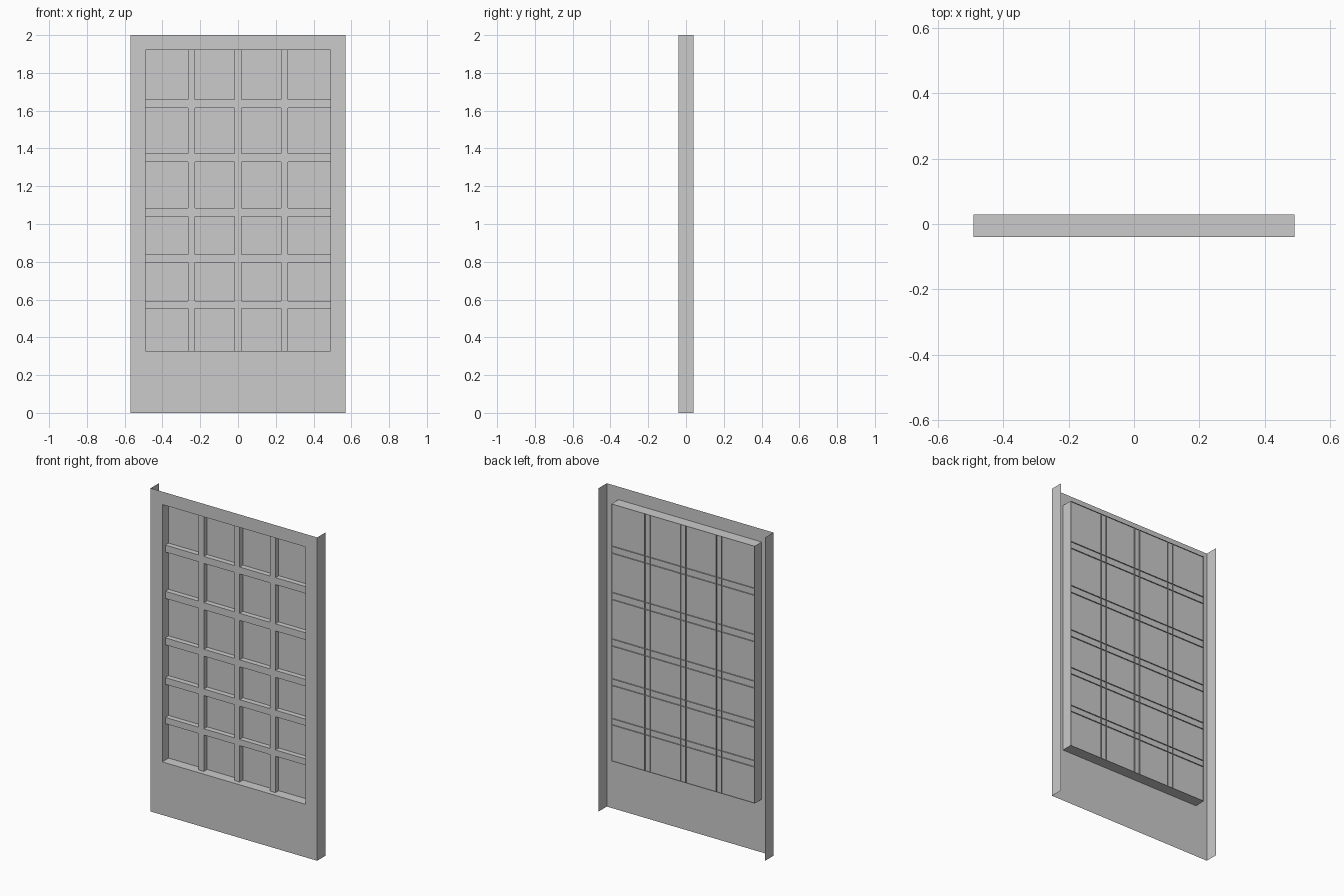
import bpy

if "Cube" in bpy.data.objects:
    bpy.data.objects.remove(bpy.data.objects["Cube"])

W, H = 0.57, 2.0                      # panel half width, height
OX, Z0, Z1 = 0.49, 0.328, 1.92        # window opening
FRONT, BACK = -0.04, 0.04             # panel sheet and flange depth
BAR_Y, GLASS_Y, RIM_Y = -0.01, 0.022, 0.029

# Grid lines: opening edges plus both edges of every bar
xs = [-OX] + [c + s for c in (-0.245, 0, 0.245) for s in (-0.0185, 0.0185)] + [OX]
zs = [Z0, 0.553, 0.592, 0.797, 0.838, 1.041, 1.084, 1.328, 1.372, 1.615, 1.658, Z1]


def sheet_object(name, quads):
    """Make one object from quads, sharing vertices that coincide."""
    index, verts, faces = {}, [], []
    for quad in quads:
        face = []
        for p in quad:
            key = tuple(round(v, 5) for v in p)
            if key not in index:
                index[key] = len(verts)
                verts.append(key)
            face.append(index[key])
        faces.append(face)
    mesh = bpy.data.meshes.new(name)
    mesh.from_pydata(verts, [], faces)
    mesh.update()
    obj = bpy.data.objects.new(name, mesh)
    bpy.context.collection.objects.link(obj)
    return obj


def facing(x0, x1, z0, z1, y):
    """Quad facing the front."""
    return [(x0, y, z0), (x1, y, z0), (x1, y, z1), (x0, y, z1)]


def wall(a, b, y0, y1):
    """Quad running in depth along the line a-b, given as (x, z)."""
    return [(a[0], y0, a[1]), (a[0], y1, a[1]), (b[0], y1, b[1]), (b[0], y0, b[1])]


def ring(x0, x1, z0, z1, y0, y1):
    """Four walls around a rectangle, facing inwards."""
    c = [(x0, z0), (x1, z0), (x1, z1), (x0, z1)]
    return [wall(c[i], c[(i + 1) % 4], y0, y1) for i in range(4)]


# Door panel: four mitred front faces around the opening
outer = [(-W, 0), (W, 0), (W, H), (-W, H)]
inner = [(-OX, Z0), (OX, Z0), (OX, Z1), (-OX, Z1)]
panel = []
for i in range(4):
    j = (i + 1) % 4
    panel.append([(p[0], FRONT, p[1]) for p in (outer[i], outer[j], inner[j], inner[i])])
sheet_object("door_panel", panel)

# Side flanges folded backwards
sheet_object("left_flange", [wall((-W, 0), (-W, H), FRONT, BACK)])
sheet_object("right_flange", [wall((W, H), (W, 0), FRONT, BACK)])

# Deep reveal around the window
sheet_object("window_reveal", ring(-OX, OX, Z0, Z1, FRONT, RIM_Y))

# Glass sheet
sheet_object("glass", [facing(-OX, OX, Z0, Z1, GLASS_Y)])

# Glazing bars: flush lattice face with walls down to the glass
bars = []
for i in range(len(xs) - 1):
    for k in range(len(zs) - 1):
        cell = (xs[i], xs[i + 1], zs[k], zs[k + 1])
        if i % 2 or k % 2:
            bars.append(facing(*cell, BAR_Y))
        else:
            for q in ring(*cell, BAR_Y, GLASS_Y):
                on_side = all(abs(abs(p[0]) - OX) < 1e-6 for p in q)
                on_end = all(p[2] in (Z0, Z1) for p in q)
                if not (on_side or on_end):
                    bars.append(q)
sheet_object("glazing_bars", bars)

# Thin lips of the bars showing behind the glass
lips = [wall((x, Z0), (x, Z1), GLASS_Y, RIM_Y) for x in xs[1:-1]]
lips += [wall((-OX, z), (OX, z), GLASS_Y, RIM_Y) for z in zs[1:-1]]
sheet_object("bar_lips", lips)
